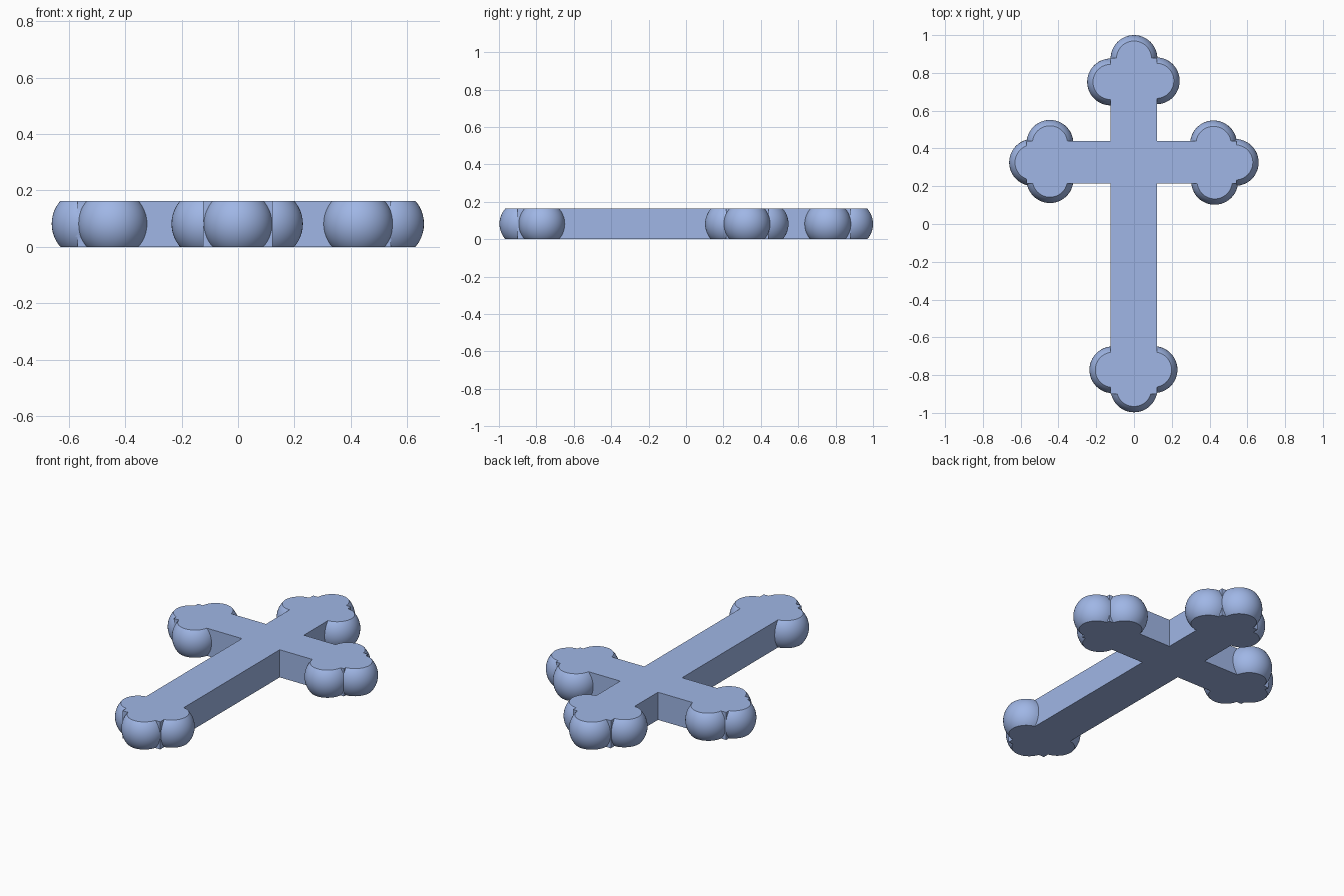
import bpy, bmesh, math

if "Cube" in bpy.data.objects:
    bpy.data.objects.remove(bpy.data.objects["Cube"])

THICK = 0.163
MID = THICK / 2
R = 0.124

mat = bpy.data.materials.new("slate_blue")
mat.diffuse_color = (0.35, 0.47, 0.79, 1)
mat.use_nodes = True
mat.node_tree.nodes["Principled BSDF"].inputs["Base Color"].default_value = mat.diffuse_color


def add_object(name, bm):
    me = bpy.data.meshes.new(name)
    bm.to_mesh(me)
    bm.free()
    me.materials.append(mat)
    ob = bpy.data.objects.new(name, me)
    bpy.context.collection.objects.link(ob)
    return ob


def box(name, x0, x1, y0, y1, height):
    bm = bmesh.new()
    bmesh.ops.create_cube(bm, size=1)
    bmesh.ops.scale(bm, vec=(x1 - x0, y1 - y0, height), verts=bm.verts)
    bmesh.ops.translate(bm, vec=((x0 + x1) / 2, (y0 + y1) / 2, MID), verts=bm.verts)
    return add_object(name, bm)


def lobe(name, x, y):
    bm = bmesh.new()
    bmesh.ops.create_uvsphere(bm, u_segments=48, v_segments=24, radius=R)
    bmesh.ops.translate(bm, vec=(x, y, MID), verts=bm.verts)
    return add_object(name, bm)


def combine(target, other, operation):
    m = target.modifiers.new(operation.lower(), 'BOOLEAN')
    m.operation, m.solver, m.object = operation, 'EXACT', other
    bpy.context.view_layer.objects.active = target
    bpy.ops.object.modifier_apply(modifier=m.name)
    bpy.data.objects.remove(other)


# upright and crossbar, over-tall until the final slice
cross = box("trefoil_cross", -0.125, 0.122, -0.9, 0.88, THICK + 0.3)
parts = [box("crossbar", -0.57, 0.542, 0.215, 0.44, THICK + 0.4)]

# three round lobes at each of the four ends
ends = {
    "top": [(-0.124, 0.752), (0.118, 0.758), (0, 0.876)],
    "left": [(-0.445, 0.427), (-0.445, 0.235), (-0.537, 0.326)],
    "right": [(0.421, 0.424), (0.427, 0.226), (0.536, 0.326)],
    "bottom": [(-0.112, -0.772), (0.106, -0.771), (0, -0.873)],
}
for end, centres in ends.items():
    for i, (x, y) in enumerate(centres):
        parts.append(lobe(f"{end}_lobe_{i + 1}", x, y))

# fuse everything into one solid
for p in parts:
    combine(cross, p, 'UNION')

# keep only the slab between the two flat faces
combine(cross, box("slab_cutter", -2, 2, -2, 2, THICK), 'INTERSECT')

cross.select_set(True)
bpy.context.view_layer.objects.active = cross
bpy.ops.object.shade_smooth_by_angle(angle=math.radians(30))
